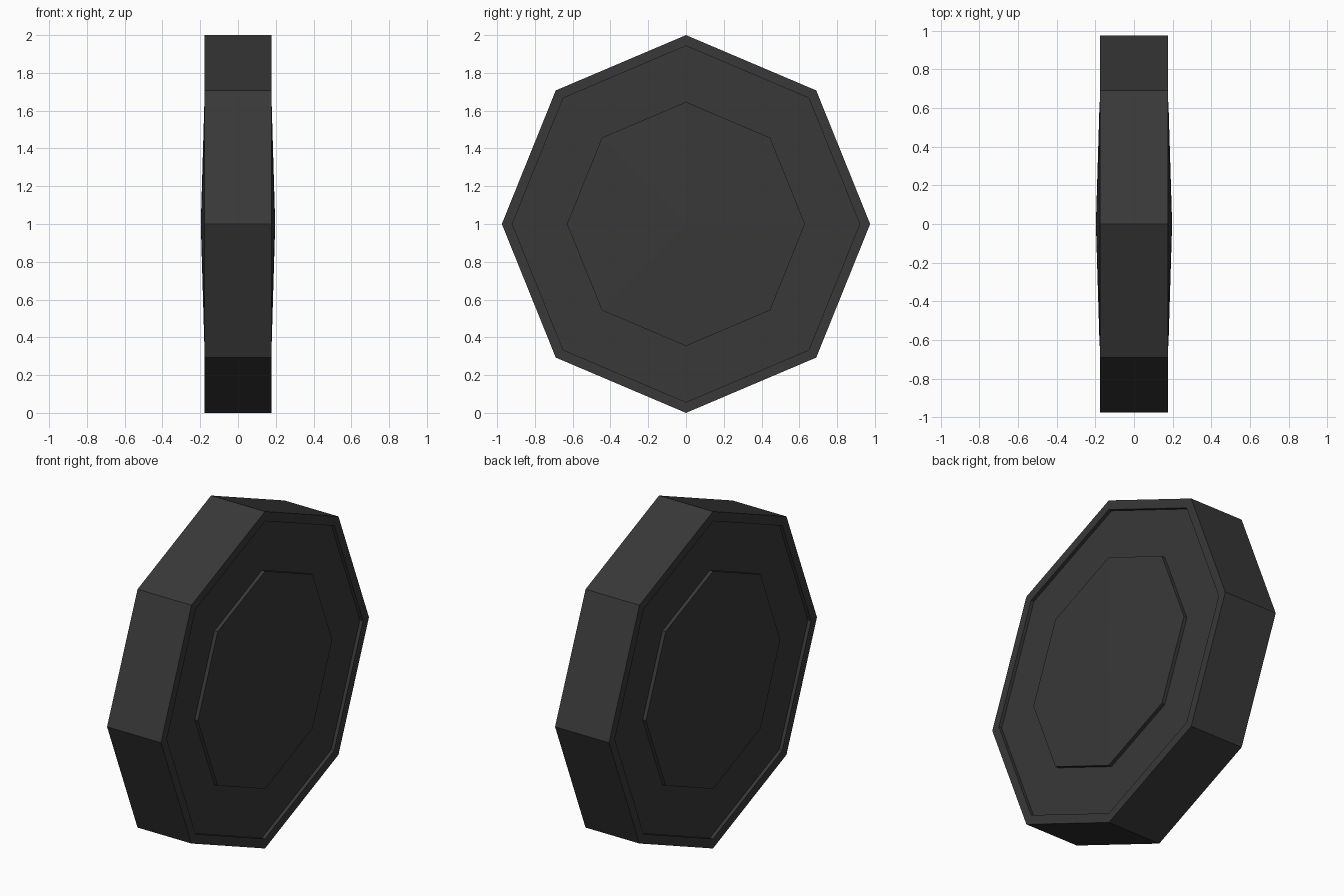
import bpy, bmesh, math

if "Cube" in bpy.data.objects:
    bpy.data.objects.remove(bpy.data.objects["Cube"])

SIDES = 8
SQUASH = 0.975  # slightly narrower along y

mat = bpy.data.materials.new("dark rubber grey")
mat.diffuse_color = (0.04, 0.04, 0.04, 1)
mat.use_nodes = True
mat.node_tree.nodes["Principled BSDF"].inputs["Base Color"].default_value = mat.diffuse_color

# half profile of the wheel: (radius, x) from tread edge to hub centre
half = [(1.0, 0.177), (0.943, 0.177), (0.943, 0.157), (0.646, 0.157), (0.646, 0.178)]
profile = [(r, -x) for r, x in reversed(half)] + half

bm = bmesh.new()
rings = []
for r, x in profile:
    ring = []
    for i in range(SIDES):
        a = 2 * math.pi * i / SIDES
        ring.append(bm.verts.new((x, r * SQUASH * math.cos(a), 1 + r * math.sin(a))))
    rings.append(ring)

# rim, recessed sidewalls and hub steps
for a, b in zip(rings, rings[1:]):
    for i in range(SIDES):
        j = (i + 1) % SIDES
        bm.faces.new((a[i], a[j], b[j], b[i]))

# shallow pointed hub caps
for ring, x in ((rings[0], -0.197), (rings[-1], 0.197)):
    tip = bm.verts.new((x, 0, 1))
    for i in range(SIDES):
        bm.faces.new((ring[i], ring[(i + 1) % SIDES], tip))

bmesh.ops.recalc_face_normals(bm, faces=bm.faces[:])
mesh = bpy.data.meshes.new("wheel")
bm.to_mesh(mesh)
bm.free()
mesh.materials.append(mat)
bpy.context.collection.objects.link(bpy.data.objects.new("wheel", mesh))
